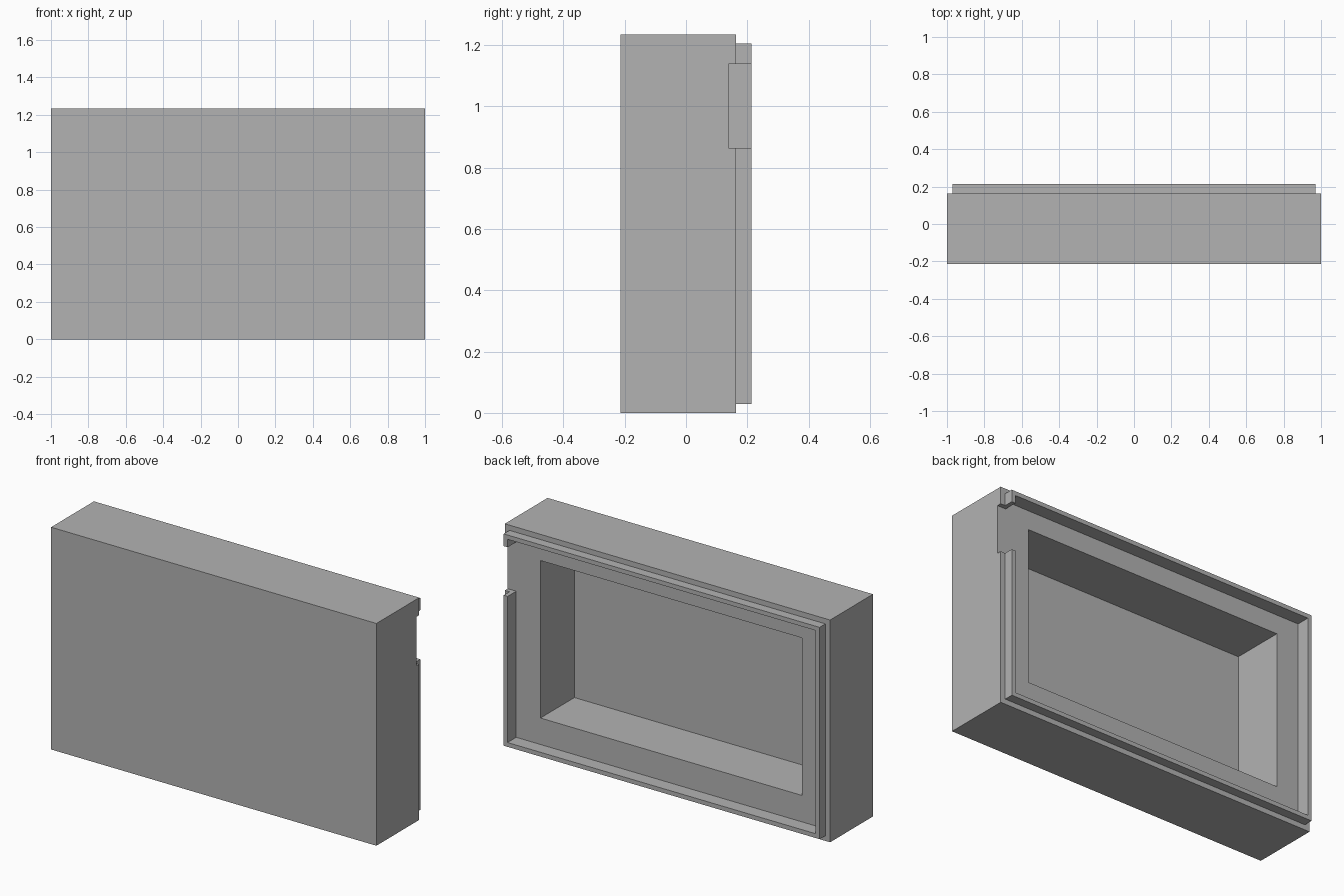
import bpy
import bmesh

if "Cube" in bpy.data.objects:
    bpy.data.objects.remove(bpy.data.objects["Cube"], do_unlink=True)

# Single plain grey
grey = bpy.data.materials.new("plain_grey")
grey.use_nodes = True
colour = (0.45, 0.45, 0.45, 1)
grey.diffuse_color = colour
grey.node_tree.nodes["Principled BSDF"].inputs["Base Color"].default_value = colour

FRONT, STEP, BACK = -0.213, 0.163, 0.214    # case front, shoulder, lip edge
LEDGE, FLOOR = 0.138, -0.16                 # inner ledge and cavity floor
HEIGHT = 1.235


def box(name, x, y, z):
    """Axis-aligned box from three (low, high) ranges."""
    bm = bmesh.new()
    bmesh.ops.create_cube(bm, size=1)
    for v in bm.verts:
        v.co = [r[0] if c < 0 else r[1] for c, r in zip(v.co, (x, y, z))]
    mesh = bpy.data.meshes.new(name)
    bm.to_mesh(mesh)
    bm.free()
    mesh.materials.append(grey)
    obj = bpy.data.objects.new(name, mesh)
    bpy.context.collection.objects.link(obj)
    return obj


def boolean(target, other, operation):
    mod = target.modifiers.new(other.name, 'BOOLEAN')
    mod.operation = operation
    mod.solver = 'EXACT'
    mod.object = other
    bpy.context.view_layer.objects.active = target
    bpy.ops.object.modifier_apply(modifier=mod.name)
    bpy.data.objects.remove(other, do_unlink=True)


def inset_range(margin):
    return (-1 + margin, 1 - margin), (margin, HEIGHT - margin)


# Solid case with a narrower raised lip at the back
case = box("case_shell", (-1, 1), (FRONT, STEP), (0, HEIGHT))
lip_x, lip_z = inset_range(0.029)
boolean(case, box("lip", lip_x, (0, BACK), lip_z), 'UNION')

# Shallow recess inside the lip, deep cavity, and notch through one side
rim_x, rim_z = inset_range(0.053)
boolean(case, box("recess_cutter", rim_x, (LEDGE, 0.4), rim_z), 'DIFFERENCE')
boolean(case, box("cavity_cutter", (-0.81, 0.798), (FLOOR, 0.4), (0.2, 1.075)), 'DIFFERENCE')
boolean(case, box("notch_cutter", (0.9, 1.1), (LEDGE, 0.4), (0.865, 1.138)), 'DIFFERENCE')
